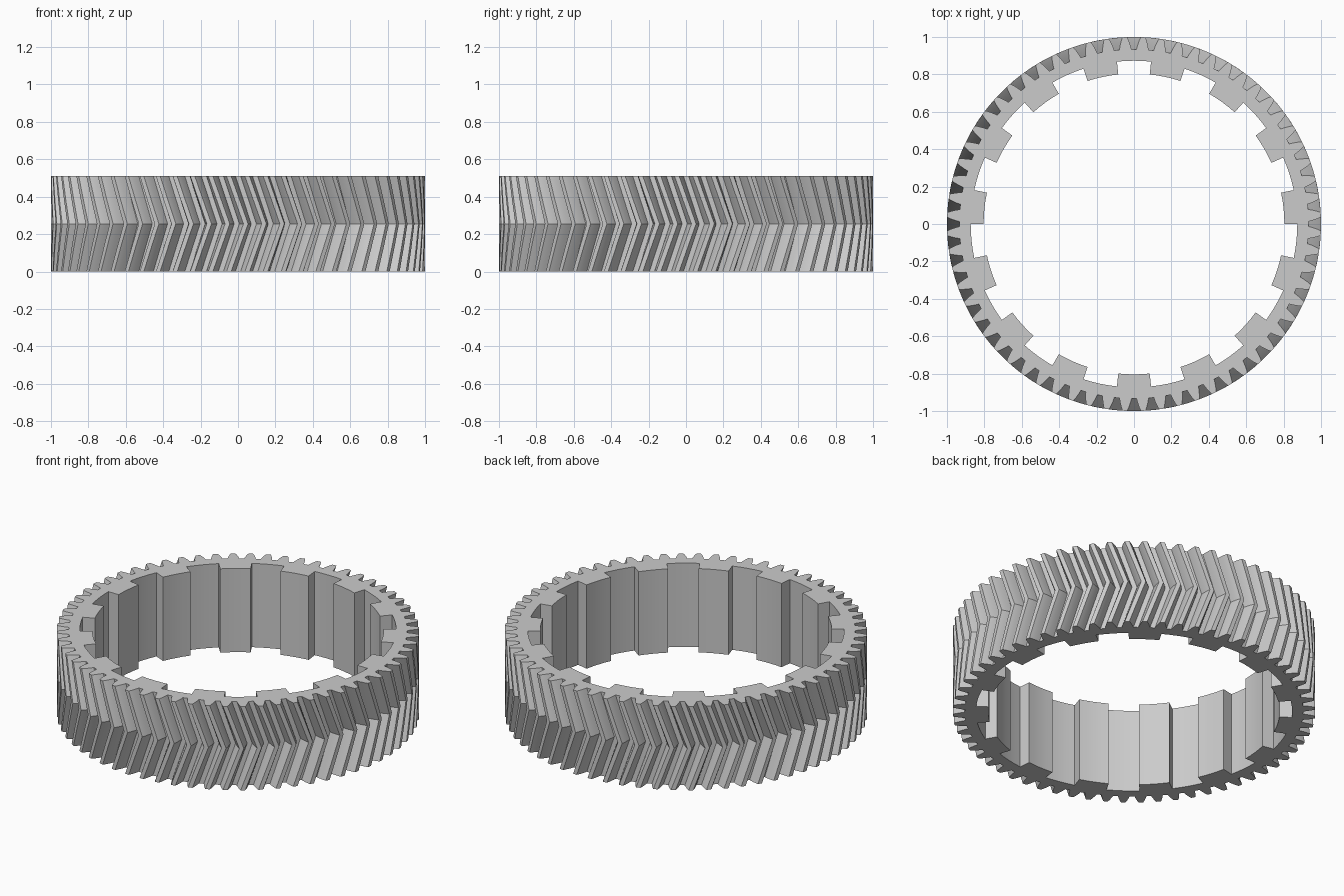
import bpy
import bmesh
from math import radians, sin, cos, pi

old = bpy.data.objects.get("Cube")
if old:
    bpy.data.objects.remove(old, do_unlink=True)

TEETH, TABS = 64, 15
HEIGHT = 0.51
TWIST = radians(5.2)          # herringbone lead at mid height
BORE, TAB_R = 0.873, 0.804    # groove and tab radii of the bore

steel = bpy.data.materials.new("plain grey")
steel.use_nodes = True
steel.diffuse_color = (0.6, 0.6, 0.6, 1)
steel.node_tree.nodes["Principled BSDF"].inputs["Base Color"].default_value = (0.6, 0.6, 0.6, 1)


def tooth_outline():
    """Polar outline of the toothed rim, with a gap centred on angle 0."""
    flank = [(0.934, 0.032), (0.952, 0.0285), (0.97, 0.0235), (0.986, 0.0185), (1.0, 0.0125)]
    pts = []
    for i in range(TEETH):
        mid = 2 * pi * (i + 0.5) / TEETH
        pts += [(r, mid - w / r) for r, w in flank]
        pts += [(r, mid + w / r) for r, w in reversed(flank)]
    return pts


def bore_outline(steps=4):
    """Polar outline of the bore: equal tabs and grooves, one tab at the front."""
    pts = []
    width = pi / TABS
    for i in range(2 * TABS):
        start = -pi / 2 + (i - 0.5) * width
        radius = BORE if i % 2 else TAB_R
        pts += [(radius, start + width * s / steps) for s in range(steps + 1)]
    return pts


def ring(bm, outline, z, turn=0.0):
    return [bm.verts.new((r * cos(a + turn), r * sin(a + turn), z)) for r, a in outline]


def bridge(bm, low, high):
    n = len(low)
    for i in range(n):
        j = (i + 1) % n
        bm.faces.new((low[i], low[j], high[j], high[i]))


bm = bmesh.new()

# Toothed outer wall, twisted one way and then back
levels = [0, 0.25, 0.5, 0.75, 1]
outer = [ring(bm, tooth_outline(), HEIGHT * t, TWIST * (1 - abs(2 * t - 1))) for t in levels]
for low, high in zip(outer, outer[1:]):
    bridge(bm, low, high)

# Straight bore wall with tabs
inner = [ring(bm, bore_outline(), z) for z in (0, HEIGHT)]
bridge(bm, inner[1], inner[0])

# Flat end caps
for rim, hole in ((outer[0], inner[0]), (outer[-1], inner[1])):
    edges = [bm.edges.get((loop[i - 1], loop[i])) for loop in (rim, hole) for i in range(len(loop))]
    bmesh.ops.triangle_fill(bm, edges=edges, use_beauty=True)

bmesh.ops.recalc_face_normals(bm, faces=bm.faces)
mesh = bpy.data.meshes.new("herringbone_ring_gear")
bm.to_mesh(mesh)
bm.free()
mesh.materials.append(steel)
gear = bpy.data.objects.new("herringbone_ring_gear", mesh)
bpy.context.collection.objects.link(gear)

for o in bpy.context.selected_objects:
    o.select_set(False)
gear.select_set(True)
bpy.context.view_layer.objects.active = gear
bpy.ops.object.shade_smooth_by_angle(angle=radians(22))
